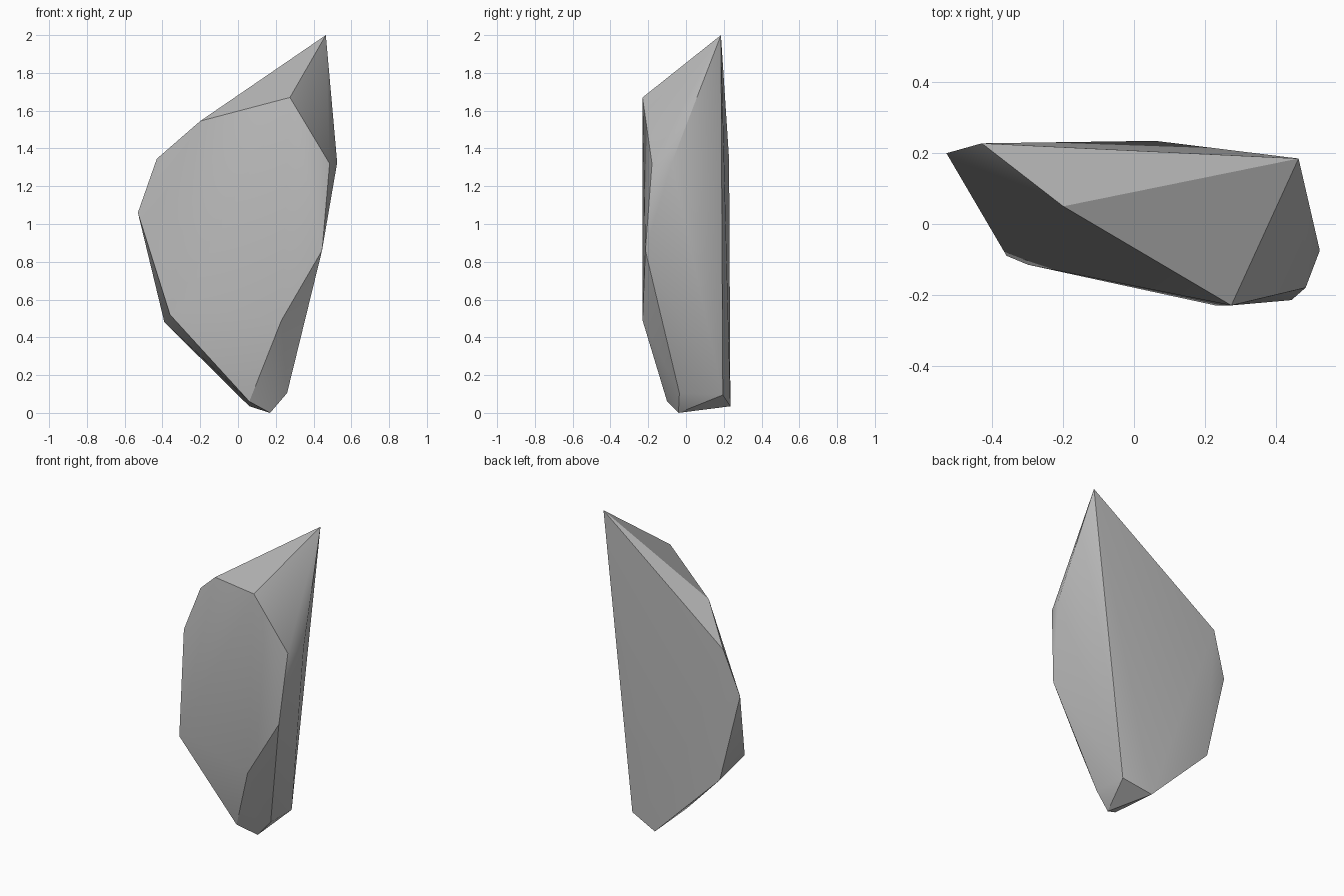
import bpy
import bmesh
import math

cube = bpy.data.objects.get("Cube")
if cube:
    bpy.data.objects.remove(cube, do_unlink=True)

# Plain stone colour
stone = bpy.data.materials.new("stone_grey")
stone.use_nodes = True
grey = (0.5, 0.5, 0.5, 1)
stone.diffuse_color = grey
stone.node_tree.nodes["Principled BSDF"].inputs["Base Color"].default_value = grey

# Corners of the chipped boulder, grouped by region
peak = [(0.465, 0.185, 2.0), (0.275, -0.23, 1.67), (-0.2, 0.05, 1.545)]
left_side = [(-0.43, 0.228, 1.345), (-0.53, 0.2, 1.06), (-0.39, 0.21, 0.48),
             (-0.36, -0.09, 0.52), (-0.3, -0.115, 0.56)]
right_side = [(0.485, -0.18, 1.32), (0.525, -0.075, 1.325),
              (0.445, -0.215, 0.86), (0.23, -0.23, 0.49)]
foot = [(0.26, -0.035, 0.105), (0.17, -0.04, 0), (0.06, -0.1, 0.06),
        (0.06, 0.235, 0.035), (0.25, 0.195, 0.095)]

# Wrap the corners in a convex skin
bm = bmesh.new()
for corner in peak + left_side + right_side + foot:
    bm.verts.new(corner)
bmesh.ops.convex_hull(bm, input=bm.verts[:])
bmesh.ops.recalc_face_normals(bm, faces=bm.faces[:])
mesh = bpy.data.meshes.new("rock")
bm.to_mesh(mesh)
bm.free()
mesh.materials.append(stone)

rock = bpy.data.objects.new("rock", mesh)
bpy.context.collection.objects.link(rock)

# Soft shading across shallow facets, sharp at the chipped edges
bpy.ops.object.select_all(action="DESELECT")
rock.select_set(True)
bpy.context.view_layer.objects.active = rock
bpy.ops.object.shade_smooth_by_angle(angle=math.radians(30))
